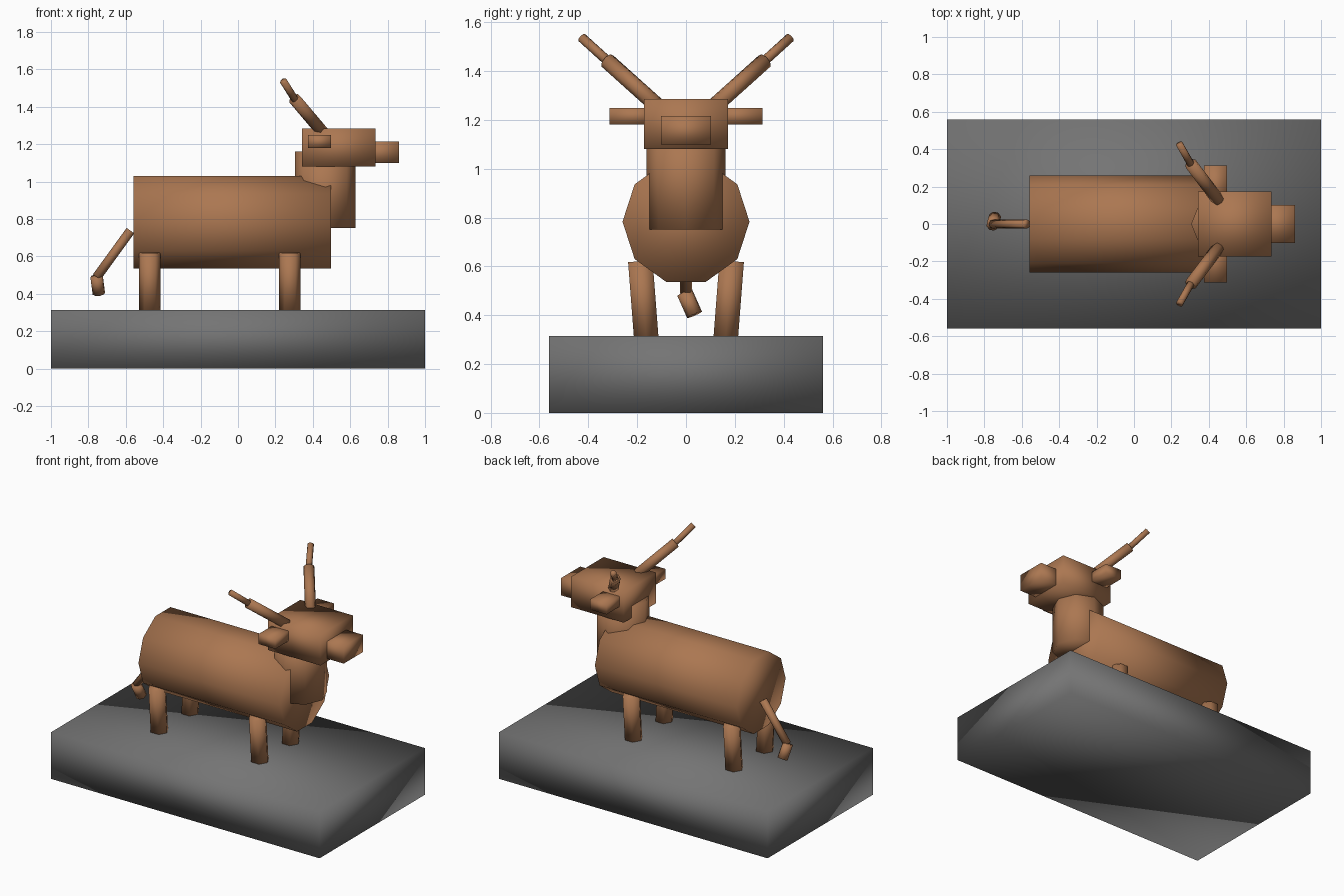
import bpy, math
from mathutils import Vector, Matrix

if "Cube" in bpy.data.objects:
    bpy.data.objects.remove(bpy.data.objects["Cube"])


def material(name, rgb):
    m = bpy.data.materials.new(name)
    m.diffuse_color = (*rgb, 1)
    m.use_nodes = True
    m.node_tree.nodes["Principled BSDF"].inputs["Base Color"].default_value = m.diffuse_color
    return m


BROWN = material("warm brown", (0.41, 0.185, 0.083))
GREY = material("stone grey", (0.175, 0.175, 0.175))


def finish(name, mat):
    ob = bpy.context.object
    ob.name = name
    ob.data.materials.append(mat)
    bpy.ops.object.shade_smooth()   # soft normals over the whole low-poly part
    return ob


def box(name, x, y, z, mat=BROWN):
    """Box from (min, max) ranges."""
    bpy.ops.mesh.primitive_cube_add(size=1)
    ob = finish(name, mat)
    for v in ob.data.vertices:
        v.co = [(r[0] + r[1]) / 2 + c * (r[1] - r[0]) for c, r in zip(v.co, (x, y, z))]
    return ob


def rod(name, a, b, r, sides, turn=0.0):
    """Prism from a to b; turn rotates the cross-section."""
    a, b = Vector(a), Vector(b)
    bpy.ops.mesh.primitive_cylinder_add(vertices=sides, radius=r, depth=(b - a).length)
    ob = finish(name, BROWN)
    q = Vector((0, 0, 1)).rotation_difference(b - a).to_matrix().to_4x4()
    ob.data.transform(Matrix.Translation((a + b) / 2) @ q @ Matrix.Rotation(turn, 4, 'Z'))
    return ob


# Plinth
box("plinth", (-1, 1), (-0.56, 0.56), (0, 0.315), GREY)

# Body (ten-sided), neck (eight-sided), head and snout
rod("body", (-0.56, 0, 0.783), (0.497, 0, 0.783), 0.26, 10)
rod("neck", (0.467, 0, 0.752), (0.467, 0, 1.16), 0.162, 8)
box("head", (0.343, 0.735), (-0.173, 0.173), (1.08, 1.285))
box("snout", (0.66, 0.86), (-0.102, 0.102), (1.099, 1.215))

# Mirrored parts: ears, horns and legs
for side, s in (("left", 1), ("right", -1)):
    box(side + "_ear", (0.373, 0.497), sorted((s * 0.1, s * 0.313)), (1.181, 1.249))
    rod(side + "_horn_base", (0.452, s * 0.126, 1.265), (0.303, s * 0.322, 1.441), 0.034, 8)
    rod(side + "_horn_tip", (0.314, s * 0.302, 1.424), (0.243, s * 0.427, 1.537), 0.02, 8)
    for end, x in (("front", 0.277), ("back", -0.472)):
        rod(f"{side}_{end}_leg", (x, s * 0.163, 0.31), (x, s * 0.187, 0.621), 0.058, 6, math.pi / 6)

# Tail with tuft
rod("tail", (-0.575, 0, 0.738), (-0.755, 0, 0.49), 0.025, 8)
rod("tail_tuft", (-0.756, -0.005, 0.492), (-0.744, 0.035, 0.402), 0.034, 8)
